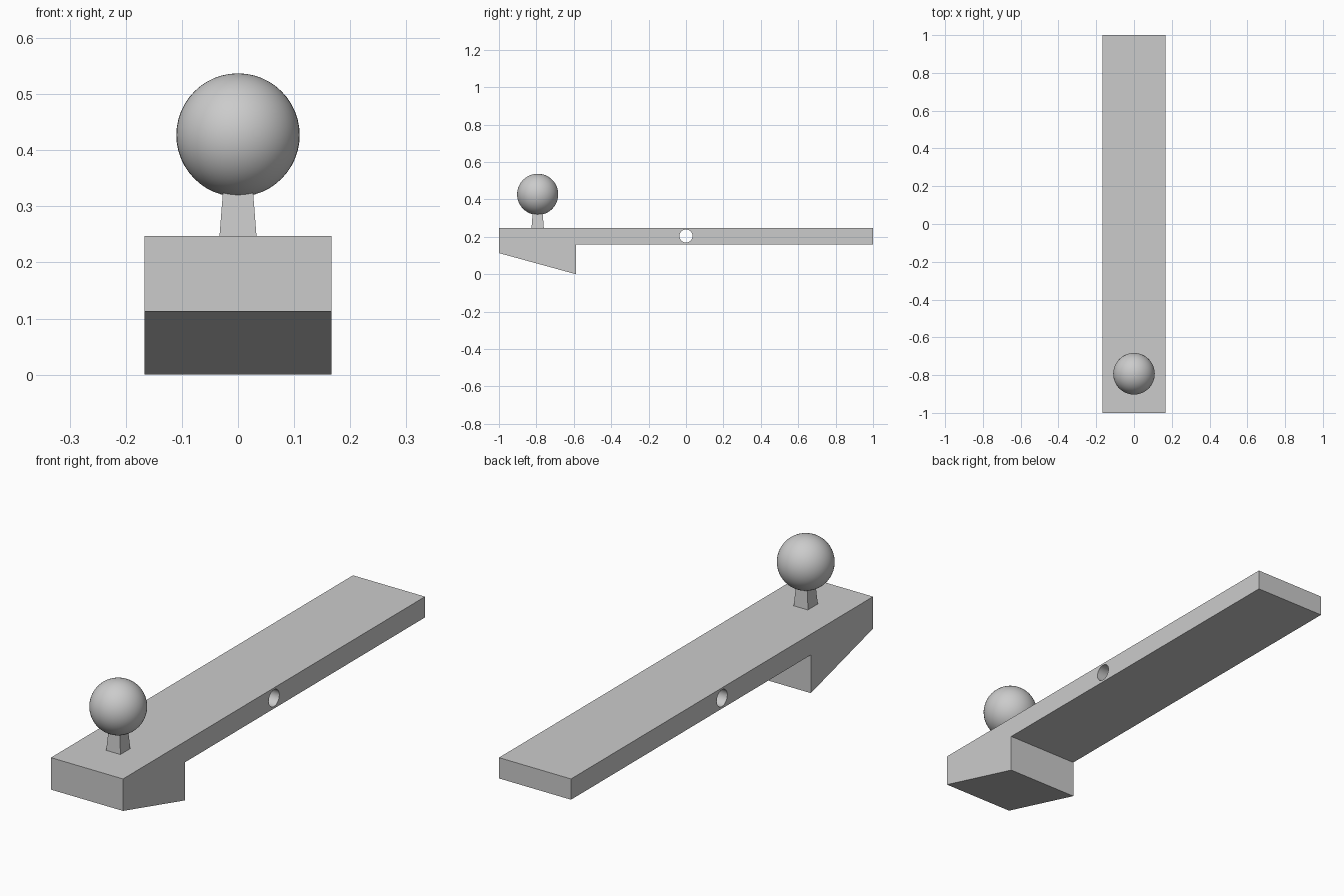
import bpy, bmesh, math

if "Cube" in bpy.data.objects:
    bpy.data.objects.remove(bpy.data.objects["Cube"])

grey = bpy.data.materials.new("light grey")
grey.diffuse_color = (0.6, 0.6, 0.6, 1)
grey.use_nodes = True
grey.node_tree.nodes["Principled BSDF"].inputs["Base Color"].default_value = grey.diffuse_color

HALF_WIDTH = 0.167
BALL_Y = -0.793


def finish(bm, name):
    bmesh.ops.recalc_face_normals(bm, faces=bm.faces)
    mesh = bpy.data.meshes.new(name)
    bm.to_mesh(mesh)
    bm.free()
    mesh.materials.append(grey)
    obj = bpy.data.objects.new(name, mesh)
    bpy.context.collection.objects.link(obj)
    return obj


def smooth(obj):
    bpy.ops.object.select_all(action="DESELECT")
    obj.select_set(True)
    bpy.context.view_layer.objects.active = obj
    bpy.ops.object.shade_smooth_by_angle(angle=math.radians(30))


# Lever arm with wedge-shaped foot: side profile (y, z) extruded across x
profile = [(-1, 0.113), (-0.588, 0), (-0.588, 0.16), (1, 0.16), (1, 0.247), (-1, 0.247)]
bm = bmesh.new()
side = bm.faces.new([bm.verts.new((-HALF_WIDTH, y, z)) for y, z in profile])
extruded = bmesh.ops.extrude_face_region(bm, geom=[side])["geom"]
bmesh.ops.translate(bm, vec=(2 * HALF_WIDTH, 0, 0),
                    verts=[v for v in extruded if isinstance(v, bmesh.types.BMVert)])
lever = finish(bm, "lever_arm")

# Pivot hole drilled through the arm
bpy.ops.mesh.primitive_cylinder_add(vertices=48, radius=0.035, depth=1,
                                    location=(0, 0, 0.204), rotation=(0, math.pi / 2, 0))
cutter = bpy.context.object
cutter.name = "pivot_hole_cutter"
cutter.data.materials.append(grey)
drill = lever.modifiers.new("pivot_hole", "BOOLEAN")
drill.object = cutter
drill.operation = "DIFFERENCE"
drill.solver = "EXACT"
bpy.context.view_layer.objects.active = lever
bpy.ops.object.modifier_apply(modifier=drill.name)
bpy.data.objects.remove(cutter)
smooth(lever)

# Tapered square stem, its top buried in the ball
bm = bmesh.new()
bmesh.ops.create_cube(bm, size=1)
for v in bm.verts:
    top = v.co.z > 0
    half = 0.0265 if top else 0.0335
    v.co = (math.copysign(half, v.co.x), BALL_Y + math.copysign(half, v.co.y),
            0.33 if top else 0.24)
finish(bm, "knob_stem")

# Ball knob
bm = bmesh.new()
bmesh.ops.create_uvsphere(bm, u_segments=48, v_segments=24, radius=0.11)
bmesh.ops.translate(bm, vec=(0, BALL_Y, 0.427), verts=bm.verts)
smooth(finish(bm, "ball_knob"))
